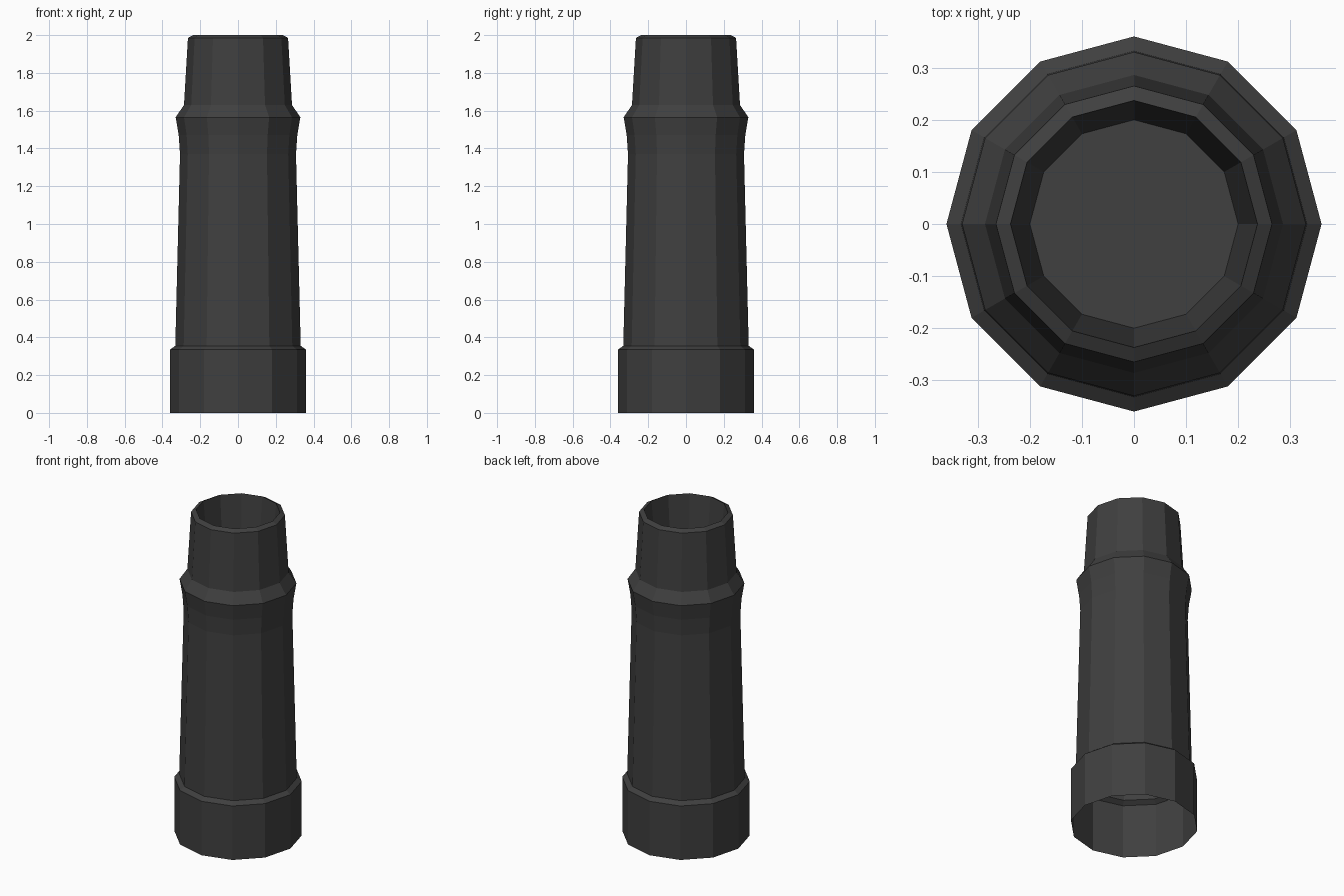
import bpy, bmesh
from math import cos, sin, tau

cube = bpy.data.objects.get("Cube")
if cube:
    bpy.data.objects.remove(cube)

SIDES = 12

dark = bpy.data.materials.new("dark_grey")
dark.use_nodes = True
colour = (0.05, 0.05, 0.05, 1)
dark.diffuse_color = colour
dark.node_tree.nodes["Principled BSDF"].inputs["Base Color"].default_value = colour


def lathe(name, profile, cap_end=False):
    """Spin (radius, height) pairs into a faceted shell, listed bottom to top."""
    bm = bmesh.new()
    rings = [[bm.verts.new((r * cos(tau * i / SIDES), r * sin(tau * i / SIDES), z))
              for i in range(SIDES)] for r, z in profile]
    for low, high in zip(rings, rings[1:]):
        for i in range(SIDES):
            j = (i + 1) % SIDES
            bm.faces.new((low[i], low[j], high[j], high[i]))
    if cap_end:
        bm.faces.new(rings[-1])
    mesh = bpy.data.meshes.new(name)
    bm.to_mesh(mesh)
    bm.free()
    mesh.materials.append(dark)
    obj = bpy.data.objects.new(name, mesh)
    bpy.context.collection.objects.link(obj)
    return obj


# Open collar at the foot with a chamfered shoulder
lathe("base_collar", [(0.36, 0), (0.36, 0.335), (0.332, 0.355)])

# Tapered body flaring out to a ridge, then stepping in to the neck
lathe("body", [(0.332, 0.355), (0.307, 1.37), (0.314, 1.47), (0.33, 1.565), (0.286, 1.63)])

# Neck with chamfered lip, folding into a tapered, closed socket
lathe("neck_and_socket", [(0.286, 1.63), (0.265, 1.985), (0.237, 2.0), (0.2, 1.6)],
      cap_end=True)
